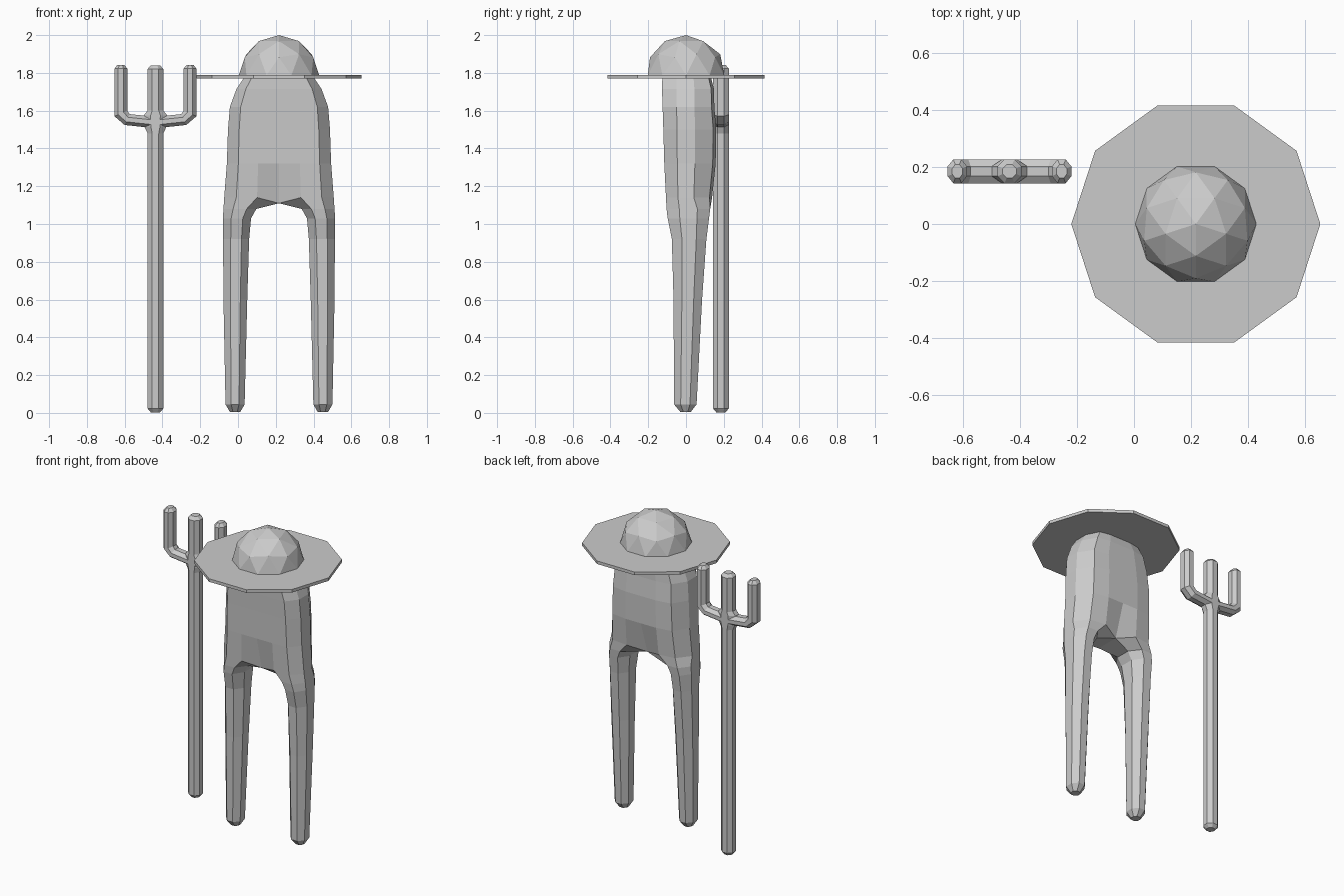
import bpy, bmesh, math
from mathutils import Vector

if "Cube" in bpy.data.objects:
    bpy.data.objects.remove(bpy.data.objects["Cube"])

CX = 0.217      # centre line of the figure
FX, FY = -0.437, 0.185   # centre line of the fork
K = math.tan(math.pi / 8)
OCT = [(-K, -1), (K, -1), (1, -K), (1, K), (K, 1), (-K, 1), (-1, K), (-1, -K)]


def loft(name, rings, location):
    """Skin closed rings, leaving out faces that lie on the x = 0 plane."""
    bm = bmesh.new()
    loops = [[bm.verts.new(p) for p in ring] for ring in rings]
    n = len(loops[0])
    for a, b in zip(loops, loops[1:]):
        for i in range(n):
            j = (i + 1) % n
            quad = (a[i], a[j], b[j], b[i])
            if any(abs(v.co.x) > 1e-5 for v in quad):
                bm.faces.new(quad)
    bm.faces.new(loops[0])
    bm.faces.new(loops[-1])
    bmesh.ops.recalc_face_normals(bm, faces=bm.faces)
    mesh = bpy.data.meshes.new(name)
    bm.to_mesh(mesh)
    bm.free()
    obj = bpy.data.objects.new(name, mesh)
    obj.location = location
    bpy.context.collection.objects.link(obj)
    return obj


def leg_ring(z, x0, x1, y0, y1):
    cx, w, cy, h = (x0 + x1) / 2, (x1 - x0) / 2, (y0 + y1) / 2, (y1 - y0) / 2
    return [(cx + u * w, cy + v * h, z) for u, v in OCT]


def torso_ring(z, w, y0, y1, mid0=None, mid1=None, zmid=None):
    zm = z if zmid is None else zmid
    m0 = y0 if mid0 is None else mid0
    m1 = y1 if mid1 is None else mid1
    return [(0.4 * w, y0, z), (0.78 * w, y0, z),
            (w, y0 * 0.4, z), (w, y1 * 0.3, z),
            (0.78 * w, y1 * 0.9, z), (0.4 * w, y1, z),
            (0, m1, zm), (0, m0, zm)]


def tube(name, path):
    """Octagonal tube along a path in the xz plane: (x, z, half width, half depth)."""
    pts = [Vector((p[0], p[1])) for p in path]
    rings = []
    for i, (x, z, a, b) in enumerate(path):
        d0 = (pts[i] - pts[max(i - 1, 0)])
        d1 = (pts[min(i + 1, len(pts) - 1)] - pts[i])
        d0 = (d0 if d0.length else d1).normalized()
        d1 = (d1 if d1.length else d0).normalized()
        t = (d0 + d1).normalized()
        nrm = Vector((t.y, -t.x)) * a / max(t.dot(d1), 0.5)
        rings.append([(x + nrm.x * u, b * v, z + nrm.y * u) for u, v in OCT])
    return loft(name, rings, (FX, FY, 0))


# Body: one leg running up into half of the torso, mirrored
rings = [
    leg_ring(0.005, 0.205, 0.260, -0.030, 0.025),
    leg_ring(0.045, 0.182, 0.283, -0.063, 0.056),
    leg_ring(0.60, 0.168, 0.294, -0.066, 0.085),
    leg_ring(0.92, 0.158, 0.296, -0.075, 0.108),
    leg_ring(1.03, 0.148, 0.297, -0.097, 0.122),
    leg_ring(1.08, 0.120, 0.294, -0.103, 0.128),
    torso_ring(1.14, 0.290, -0.106, 0.138, -0.065, 0.09, 1.11),
    torso_ring(1.32, 0.276, -0.115, 0.157),
    torso_ring(1.50, 0.270, -0.120, 0.160),
    torso_ring(1.62, 0.260, -0.124, 0.150),
    torso_ring(1.715, 0.225, -0.127, 0.148),
    torso_ring(1.785, 0.178, -0.125, 0.130),
    torso_ring(1.86, 0.110, -0.070, 0.070),
]
body = loft("body", rings, (CX, 0, 0))
mirror = body.modifiers.new("Mirror", "MIRROR")
mirror.use_clip = True

# Hat brim: thin ten-sided disc
bpy.ops.mesh.primitive_cylinder_add(vertices=10, radius=0.437, depth=0.02,
                                    location=(CX, 0, 1.78),
                                    rotation=(0, 0, math.radians(18)))
bpy.context.object.name = "hat_brim"

# Hat crown: upper half of a faceted sphere
bpy.ops.mesh.primitive_ico_sphere_add(subdivisions=2, radius=0.213,
                                      location=(CX, 0, 1.787),
                                      rotation=(0, 0, math.radians(-90)))
crown = bpy.context.object
crown.name = "hat_crown"
bm = bmesh.new()
bm.from_mesh(crown.data)
bmesh.ops.delete(bm, geom=[v for v in bm.verts if v.co.z < -0.01], context="VERTS")
bm.to_mesh(crown.data)
bm.free()

# Fork handle with middle tine, flared where it meets the crossbar
R = 0.042
tube("fork_handle", [(0, 0.003, 0.025, 0.025), (0, 0.024, R, R),
                     (0, 1.48, R, R), (0, 1.515, 0.058, R),
                     (0, 1.575, 0.062, R), (0, 1.60, R, R),
                     (0, 1.82, R, R), (0, 1.84, 0.024, 0.024)])

# Fork crossbar and outer tines as one U-shaped tube
side = [(0.183, 1.843, 0.018, 0.024), (0.183, 1.822, 0.034, R),
        (0.183, 1.585, 0.034, R), (0.150, 1.553, 0.030, R)]
u_path = side + [(0, 1.537, 0.030, R)] + [(-x, z, a, b) for x, z, a, b in reversed(side)]
tube("fork_tines", u_path)
